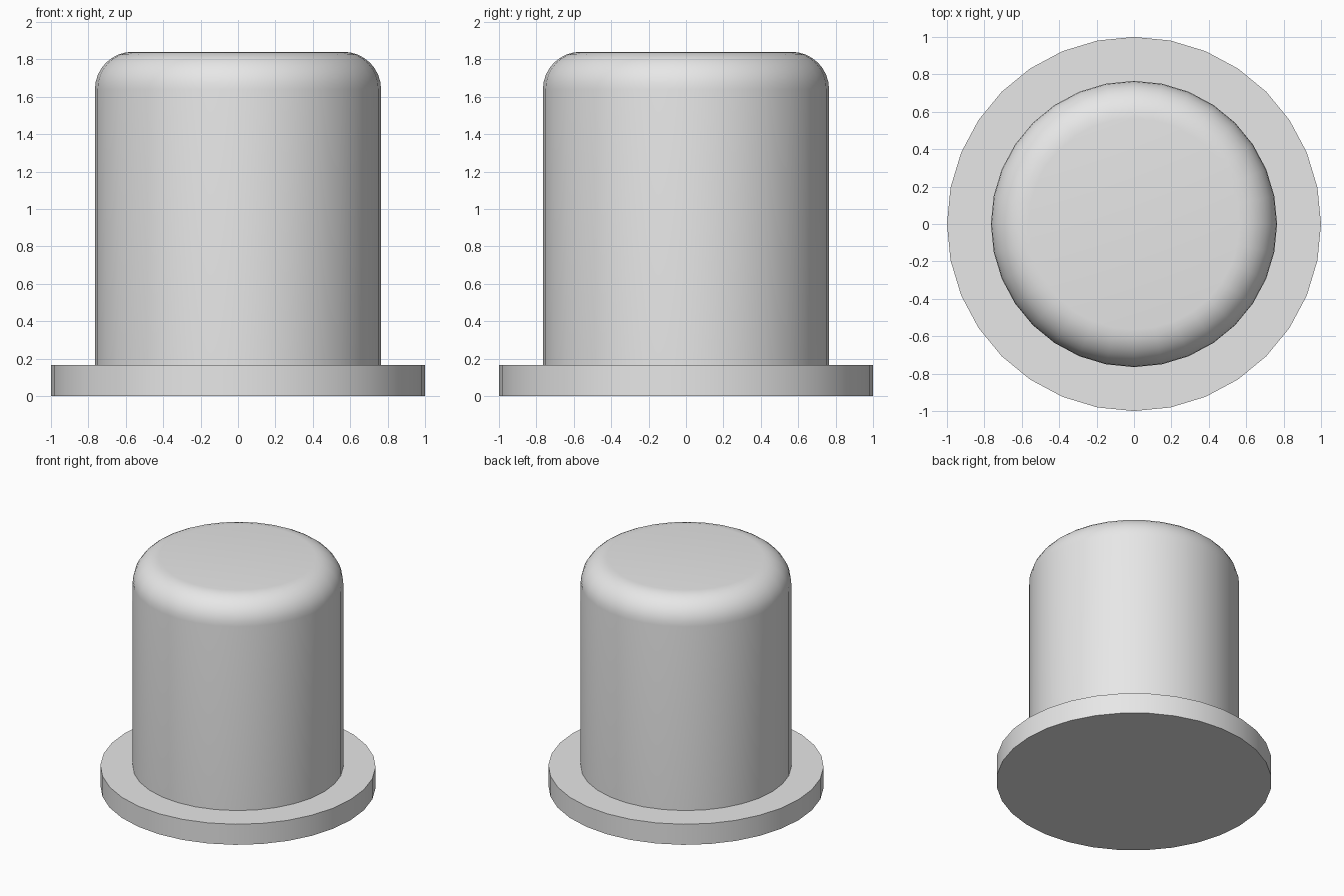
import bpy
import math

SIDES = 32
FLANGE_TOP = 0.165
BODY_RADIUS = 0.765
BODY_TOP = 1.84
ROUNDING = 0.2

cube = bpy.data.objects.get("Cube")
if cube:
    bpy.data.objects.remove(cube, do_unlink=True)

# Single plain grey material
grey = bpy.data.materials.new("plain_grey")
grey.use_nodes = True
colour = (0.8, 0.8, 0.8, 1.0)
grey.diffuse_color = colour
for node in grey.node_tree.nodes:
    if node.type == 'BSDF_PRINCIPLED':
        node.inputs["Base Color"].default_value = colour


def add_disc(name, radius, bottom, top):
    """Capped upright cylinder between two heights."""
    bpy.ops.mesh.primitive_cylinder_add(
        vertices=SIDES, radius=radius, depth=top - bottom,
        location=(0, 0, (bottom + top) / 2))
    obj = bpy.context.object
    obj.name = obj.data.name = name
    obj.data.materials.append(grey)
    return obj


def smooth(obj):
    bpy.ops.object.select_all(action='DESELECT')
    obj.select_set(True)
    bpy.context.view_layer.objects.active = obj
    bpy.ops.object.shade_smooth_by_angle(angle=math.radians(30))


# Flat round flange at the foot
flange = add_disc("flange", 1.0, 0, FLANGE_TOP)
smooth(flange)

# Tall body with a generously rounded top rim
body = add_disc("body", BODY_RADIUS, FLANGE_TOP, BODY_TOP)
weights = body.data.attributes.new("bevel_weight_edge", 'FLOAT', 'EDGE')
for edge in body.data.edges:
    on_top = all(body.data.vertices[i].co.z > 0 for i in edge.vertices)
    weights.data[edge.index].value = 1.0 if on_top else 0.0
bevel = body.modifiers.new("rounded_rim", 'BEVEL')
bevel.limit_method = 'WEIGHT'
bevel.width = ROUNDING
bevel.segments = 8
bpy.ops.object.modifier_apply(modifier=bevel.name)
smooth(body)
